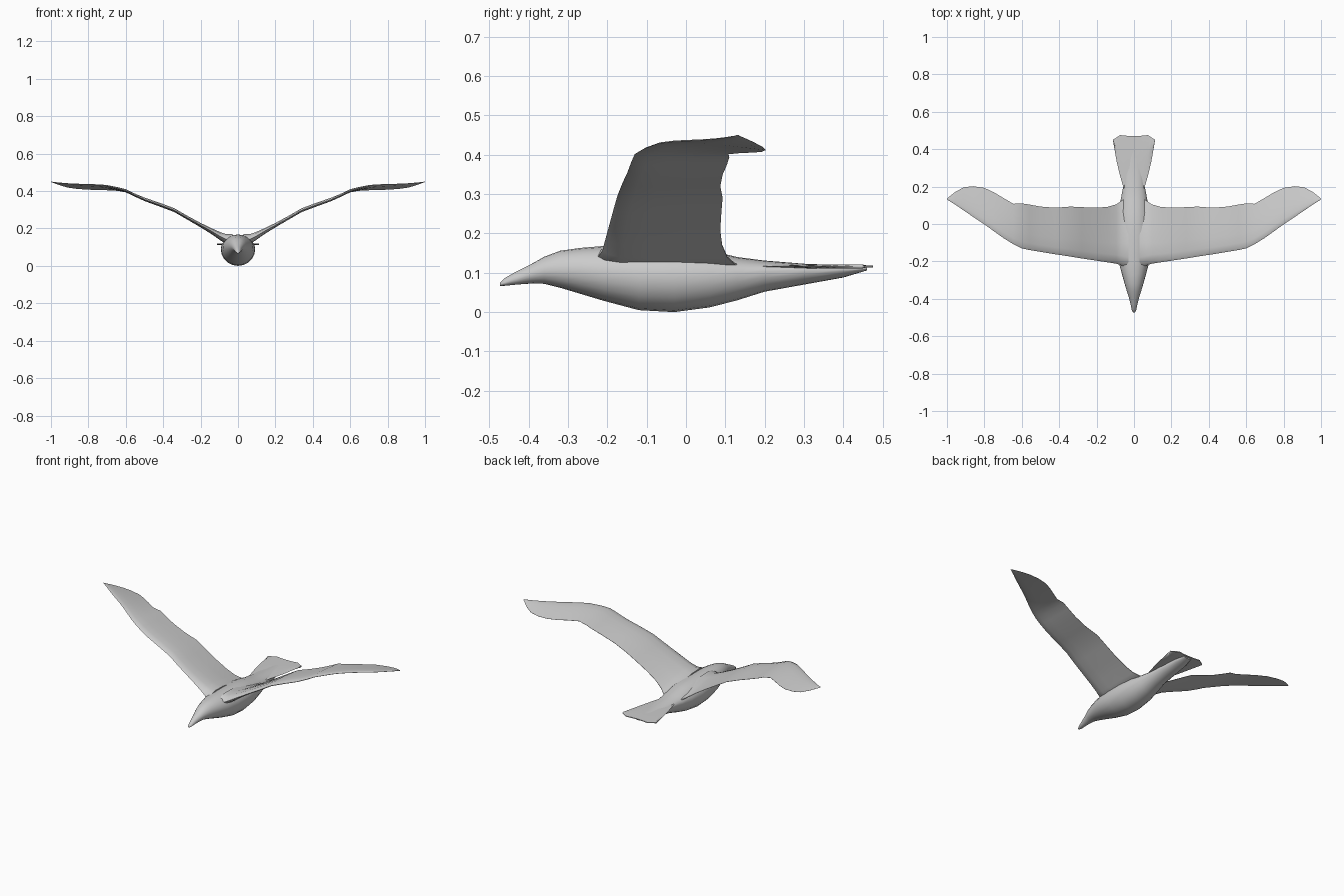
import bpy, bmesh, math

grey = bpy.data.materials.new("plumage grey")
grey.diffuse_color = (0.6, 0.6, 0.6, 1)


def loft(name, rings, angle=60):
    """Skin a list of equal-length closed rings and cap both ends."""
    bm = bmesh.new()
    rows = [[bm.verts.new(p) for p in ring] for ring in rings]
    n = len(rows[0])
    for a, b in zip(rows, rows[1:]):
        for i in range(n):
            j = (i + 1) % n
            bm.faces.new((a[i], a[j], b[j], b[i]))
    bm.faces.new(rows[0])
    bm.faces.new(rows[-1])
    bmesh.ops.recalc_face_normals(bm, faces=bm.faces)
    mesh = bpy.data.meshes.new(name)
    bm.to_mesh(mesh)
    bm.free()
    mesh.materials.append(grey)
    obj = bpy.data.objects.new(name, mesh)
    bpy.context.collection.objects.link(obj)
    bpy.ops.object.select_all(action='DESELECT')
    obj.select_set(True)
    bpy.context.view_layer.objects.active = obj
    bpy.ops.object.shade_smooth_by_angle(angle=math.radians(angle))
    return obj


def body_ring(y, w, bottom, mid, top, n=20):
    """Egg-shaped section whose widest line sits at height mid."""
    ring = []
    for i in range(n):
        a = 2 * math.pi * i / n
        s = math.sin(a)
        ring.append((w * math.cos(a), y, mid + s * ((top - mid) if s > 0 else (mid - bottom))))
    return ring


# Body with head and beak: y, half width, bottom, widest height, top
body = [
    (-0.473, 0.006, 0.067, 0.070, 0.075), (-0.46, 0.012, 0.067, 0.075, 0.087),
    (-0.43, 0.018, 0.070, 0.085, 0.104), (-0.39, 0.028, 0.073, 0.098, 0.124),
    (-0.36, 0.038, 0.072, 0.105, 0.141), (-0.32, 0.050, 0.062, 0.106, 0.156),
    (-0.27, 0.064, 0.047, 0.105, 0.163), (-0.21, 0.080, 0.029, 0.100, 0.168),
    (-0.12, 0.090, 0.005, 0.092, 0.168), (-0.03, 0.092, 0.000, 0.090, 0.165),
    (0.06, 0.084, 0.012, 0.092, 0.157), (0.13, 0.071, 0.030, 0.098, 0.140),
    (0.20, 0.058, 0.052, 0.104, 0.131), (0.30, 0.050, 0.070, 0.108, 0.123),
    (0.40, 0.042, 0.088, 0.110, 0.119), (0.46, 0.025, 0.106, 0.112, 0.118),
]
loft("body", [body_ring(*s) for s in body])

# Tail fan: x, front y, back y of a thin sheet
tail = [(0.0, 0.12, 0.470), (0.035, 0.13, 0.471), (0.058, 0.20, 0.474),
        (0.075, 0.26, 0.475), (0.092, 0.33, 0.463), (0.112, 0.444, 0.452)]


def tail_ring(x, y0, y1):
    z, t = 0.116, 0.005
    mid = (y0 + y1) / 2
    return [(x, y0, z), (x, mid, z + t), (x, y1, z + 0.002),
            (x, y1, z - 0.002), (x, mid, z - t)]


half = [tail_ring(*s) for s in tail]
mirrored = [[(-x, y, z) for x, y, z in r] for r in half[:0:-1]]
loft("tail_fan", mirrored + half)

# Wing: x, leading y, trailing y, leading z, trailing z, thickness
wing = [
    (0.030, -0.235, 0.150, 0.138, 0.115, 0.060), (0.065, -0.222, 0.125, 0.143, 0.122, 0.050),
    (0.095, -0.212, 0.105, 0.158, 0.140, 0.042), (0.14, -0.205, 0.092, 0.185, 0.170, 0.030),
    (0.20, -0.196, 0.087, 0.218, 0.207, 0.022), (0.28, -0.184, 0.090, 0.262, 0.255, 0.020),
    (0.34, -0.174, 0.093, 0.297, 0.290, 0.020), (0.42, -0.162, 0.087, 0.327, 0.320, 0.020),
    (0.50, -0.149, 0.093, 0.355, 0.350, 0.018), (0.56, -0.139, 0.104, 0.382, 0.375, 0.016),
    (0.60, -0.130, 0.110, 0.402, 0.394, 0.015), (0.645, -0.108, 0.108, 0.415, 0.402, 0.014),
    (0.70, -0.074, 0.140, 0.428, 0.405, 0.013), (0.75, -0.038, 0.170, 0.433, 0.406, 0.012),
    (0.80, -0.002, 0.193, 0.435, 0.408, 0.011), (0.86, 0.038, 0.202, 0.437, 0.412, 0.010),
    (0.91, 0.072, 0.196, 0.440, 0.419, 0.008), (0.955, 0.103, 0.172, 0.444, 0.432, 0.006),
    (0.985, 0.122, 0.148, 0.447, 0.443, 0.004), (1.0, 0.131, 0.136, 0.450, 0.448, 0.002),
]
# Airfoil outline: chord fraction, height as a share of thickness
foil = [(0, 0), (0.04, 0.35), (0.15, 0.6), (0.35, 0.65), (0.65, 0.42), (1, 0.04),
        (1, -0.04), (0.65, -0.2), (0.35, -0.35), (0.15, -0.4), (0.04, -0.25)]


def wing_ring(side, x, yl, yt, zl, zt, t):
    return [(side * x, yl + (yt - yl) * c, zl + (zt - zl) * c + t * h) for c, h in foil]


for side, label in ((-1, "left_wing"), (1, "right_wing")):
    loft(label, [wing_ring(side, *s) for s in wing])
